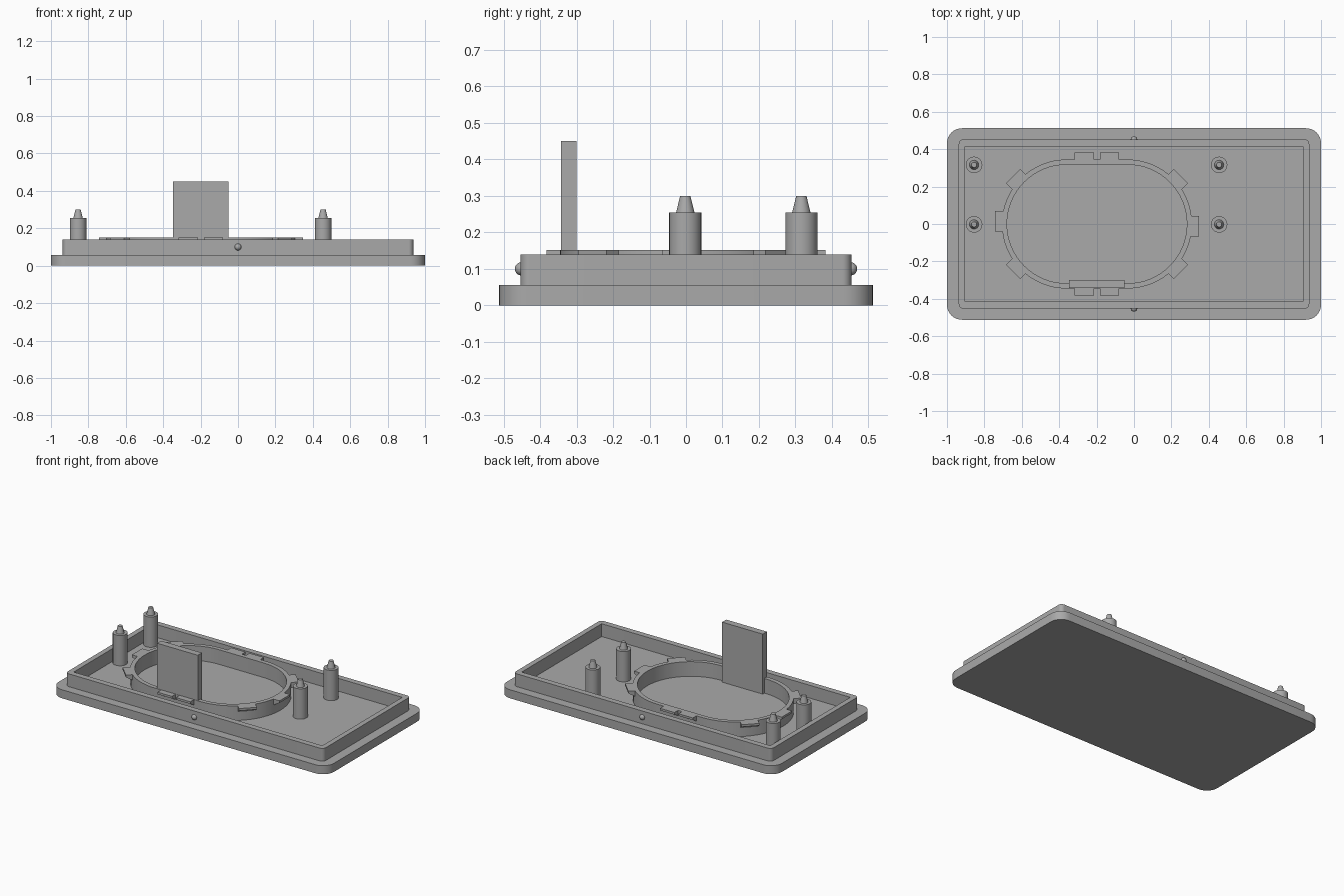
import bpy, bmesh, math
from mathutils import Matrix, Vector

cube = bpy.data.objects.get("Cube")
if cube:
    bpy.data.objects.remove(cube)

grey = bpy.data.materials.new("plain grey")
grey.use_nodes = True
grey.diffuse_color = (0.4, 0.4, 0.4, 1)
grey.node_tree.nodes["Principled BSDF"].inputs["Base Color"].default_value = (0.4, 0.4, 0.4, 1)

FLOOR, RIM, RING_TOP = 0.056, 0.14, 0.152
RING_X = -0.198


def finish(name, bm):
    bmesh.ops.recalc_face_normals(bm, faces=bm.faces)
    mesh = bpy.data.meshes.new(name)
    bm.to_mesh(mesh)
    bm.free()
    mesh.materials.append(grey)
    obj = bpy.data.objects.new(name, mesh)
    bpy.context.collection.objects.link(obj)
    bpy.ops.object.select_all(action='DESELECT')
    obj.select_set(True)
    bpy.context.view_layer.objects.active = obj
    bpy.ops.object.shade_smooth_by_angle(angle=math.radians(30))
    return obj


def rounded(hx, hy, r, steps=8, cx=0.0):
    """Rounded rectangle outline, counter-clockwise."""
    pts = []
    for q, (sx, sy) in enumerate([(1, 1), (-1, 1), (-1, -1), (1, -1)]):
        for i in range(steps + 1):
            a = math.pi / 2 * (q + i / steps)
            pts.append((cx + sx * (hx - r) + r * math.cos(a),
                        sy * (hy - r) + r * math.sin(a)))
    return pts


def prism(name, outline, z0, z1):
    bm = bmesh.new()
    low = [bm.verts.new((x, y, z0)) for x, y in outline]
    high = [bm.verts.new((x, y, z1)) for x, y in outline]
    bm.faces.new(low[::-1])
    bm.faces.new(high)
    n = len(low)
    for i in range(n):
        j = (i + 1) % n
        bm.faces.new((low[i], low[j], high[j], high[i]))
    return finish(name, bm)


def frame(name, outer, inner, z0, z1):
    """Closed wall between two outlines with matching point counts."""
    bm = bmesh.new()
    loops = [[bm.verts.new((x, y, z)) for x, y in line]
             for line, z in ((outer, z0), (outer, z1), (inner, z1), (inner, z0))]
    n = len(outer)
    for k in range(4):
        a, b = loops[k], loops[(k + 1) % 4]
        for i in range(n):
            j = (i + 1) % n
            bm.faces.new((a[i], a[j], b[j], b[i]))
    return finish(name, bm)


def tab(name, x, y, degrees, width):
    """Snap tab with a sloped underside; x, y is the middle of its outer edge."""
    profile = [(0, RING_TOP), (0, RING_TOP - 0.014), (-0.04, 0.115), (-0.05, 0.115), (-0.05, RING_TOP)]
    bm = bmesh.new()
    sides = [[bm.verts.new((px, s * width / 2, pz)) for px, pz in profile] for s in (-1, 1)]
    for side in sides:
        bm.faces.new(side)
    for i in range(len(profile)):
        j = (i + 1) % len(profile)
        bm.faces.new((sides[0][i], sides[0][j], sides[1][j], sides[1][i]))
    bm.transform(Matrix.Translation((x, y, 0)) @ Matrix.Rotation(math.radians(degrees), 4, 'Z'))
    finish(name, bm)


def post(name, x, y):
    """Round standoff with a tapered locating pin."""
    bm = bmesh.new()
    for r0, r1, z0, z1 in ((0.044, 0.044, FLOOR, 0.255), (0.025, 0.014, 0.255, 0.30)):
        bmesh.ops.create_cone(bm, cap_ends=True, segments=32, radius1=r0, radius2=r1, depth=z1 - z0,
                              matrix=Matrix.Translation((x, y, (z0 + z1) / 2)))
    finish(name, bm)


# Base plate and raised rim
prism("base_plate", rounded(1.0, 0.512, 0.08), 0, FLOOR)
frame("rim_wall", rounded(0.937, 0.453, 0.025), rounded(0.903, 0.415, 0.001), FLOOR, RIM)

# Oblong ring
frame("oblong_ring", rounded(0.508, 0.345, 0.345, 16, RING_X),
      rounded(0.481, 0.317, 0.317, 16, RING_X), FLOOR, RING_TOP)

# Snap tabs around the ring
for sy, label in ((1, "back"), (-1, "front")):
    for sx, side in ((1, "left"), (-1, "right")):
        tab(f"{label}_{side}_tab", RING_X + sx * 0.067, sy * 0.382, sy * 90, 0.104)
        corner = math.degrees(math.atan2(sy, sx))
        tab(f"{label}_{side}_diagonal_tab", RING_X + sx * 0.449, sy * 0.256, corner, 0.108)
tab("left_end_tab", 0.348, -0.012, 0, 0.108)
tab("right_end_tab", -0.744, 0.015, 180, 0.108)

# Upright plate at the front of the ring
plate = [(-0.347, -0.343), (-0.052, -0.343), (-0.052, -0.3), (-0.347, -0.3)]
prism("upright_plate", plate, FLOOR, 0.45)

# Standoff posts
for x, side in ((0.455, "left"), (-0.855, "right")):
    for y, label in ((-0.002, "middle"), (0.316, "back")):
        post(f"{label}_{side}_post", x, y)

# Small snap bumps on the rim
for s, label in ((-1, "front"), (1, "back")):
    bm = bmesh.new()
    bmesh.ops.create_uvsphere(bm, u_segments=20, v_segments=12, radius=0.018,
                              matrix=Matrix.Translation(Vector((0, s * 0.451, 0.1))))
    finish(f"{label}_bump", bm)
